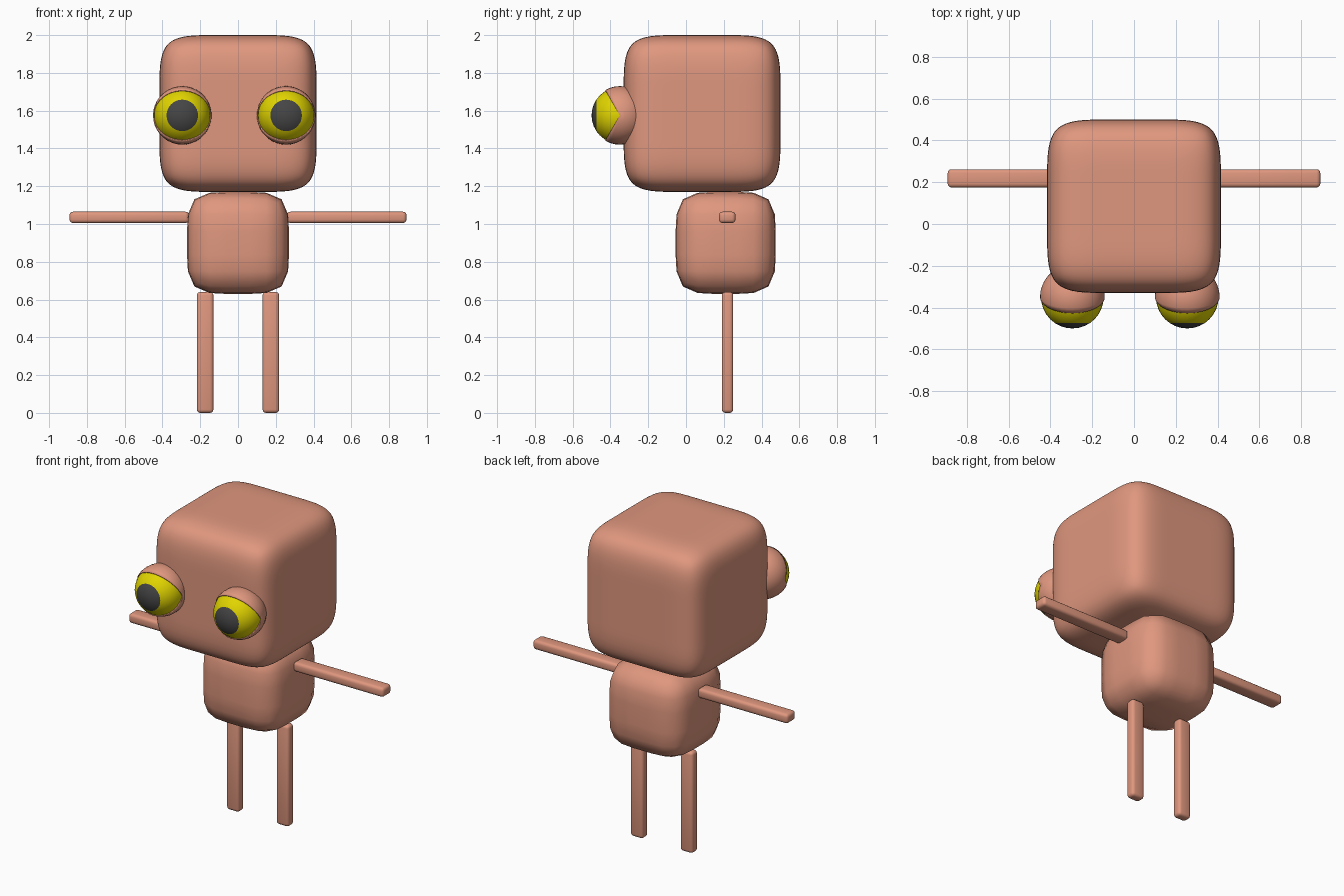
import bpy, bmesh, math
from mathutils import Matrix, Vector

cube = bpy.data.objects.get("Cube")
if cube:
    bpy.data.objects.remove(cube, do_unlink=True)


def material(name, rgb):
    m = bpy.data.materials.new(name)
    m.use_nodes = True
    m.diffuse_color = (*rgb, 1)
    m.node_tree.nodes["Principled BSDF"].inputs["Base Color"].default_value = (*rgb, 1)
    return m


skin = material("salmon skin", (0.74, 0.31, 0.21))
yellow = material("yellow eye", (0.75, 0.66, 0.0))
black = material("dark pupil", (0.06, 0.06, 0.06))


def finish(name, bm, location, mats, angle=180):
    mesh = bpy.data.meshes.new(name)
    bm.to_mesh(mesh)
    bm.free()
    obj = bpy.data.objects.new(name, mesh)
    obj.location = location
    bpy.context.collection.objects.link(obj)
    for m in mats:
        mesh.materials.append(m)
    bpy.ops.object.select_all(action="DESELECT")
    obj.select_set(True)
    bpy.context.view_layer.objects.active = obj
    bpy.ops.object.shade_smooth_by_angle(angle=math.radians(angle))
    return obj


def box_between(low, high):
    """Unit cube mesh (-1..1), with the centre and half size of the given span."""
    low, high = Vector(low), Vector(high)
    bm = bmesh.new()
    bmesh.ops.create_cube(bm, size=2)
    return bm, (low + high) / 2, (high - low) / 2


def soft_box(name, low, high, loop, levels):
    """Box with a pair of edge loops per axis, softened by subdivision."""
    bm, centre, half = box_between(low, high)
    bmesh.ops.subdivide_edges(bm, edges=bm.edges[:], cuts=2, use_grid_fill=True)
    for v in bm.verts:
        v.co = [h * (c if abs(c) > 0.9 else math.copysign(loop, c))
                for c, h in zip(v.co, half)]
    obj = finish(name, bm, centre, [skin])
    sub = obj.modifiers.new("soften", "SUBSURF")
    sub.levels = sub.render_levels = levels


def limb(name, low, high):
    bm, centre, half = box_between(low, high)
    bmesh.ops.scale(bm, vec=half, verts=bm.verts[:])
    obj = finish(name, bm, centre, [skin])
    bev = obj.modifiers.new("round", "BEVEL")
    bev.width, bev.segments = 0.018, 3


def eye(side, x):
    centre = (x, -0.35, 1.575)
    # Ball with its pole facing forward; the front cap is the pupil
    bm = bmesh.new()
    bmesh.ops.create_uvsphere(bm, u_segments=32, v_segments=16, radius=0.15,
                              matrix=Matrix.Rotation(math.pi / 2, 4, "X"))
    for f in bm.faces:
        f.material_index = int(f.calc_center_median().y < -0.124)
    finish(side + "_eyeball", bm, centre, [yellow, black])
    # Lids: a shell with its poles at the sides and a wedge open at the front
    bm = bmesh.new()
    bmesh.ops.create_uvsphere(bm, u_segments=36, v_segments=18, radius=0.155,
                              matrix=Matrix.Rotation(math.pi / 2, 4, "Y"))
    gap = []
    for f in bm.faces:
        c = f.calc_center_median()
        if abs(math.atan2(c.z, -c.y)) < math.radians(60):
            gap.append(f)
    bmesh.ops.delete(bm, geom=gap, context="FACES")
    lid = finish(side + "_eyelids", bm, centre, [skin], 40)
    lid.modifiers.new("thickness", "SOLIDIFY").thickness = 0.006


# Head and body
soft_box("head", (-0.416, -0.33, 1.17), (0.416, 0.5, 2.0), 0.33, 4)
soft_box("body", (-0.27, -0.055, 0.63), (0.27, 0.475, 1.17), 0.13, 1)

# Arms and legs
for side, s in (("left", 1), ("right", -1)):
    arm = sorted((s * 0.26, s * 0.892))
    limb(side + "_arm", (arm[0], 0.175, 1.005), (arm[1], 0.262, 1.065))
    leg = sorted((s * 0.13, s * 0.218))
    limb(side + "_leg", (leg[0], 0.19, 0), (leg[1], 0.25, 0.64))

# Eyes
eye("left", 0.255)
eye("right", -0.295)
